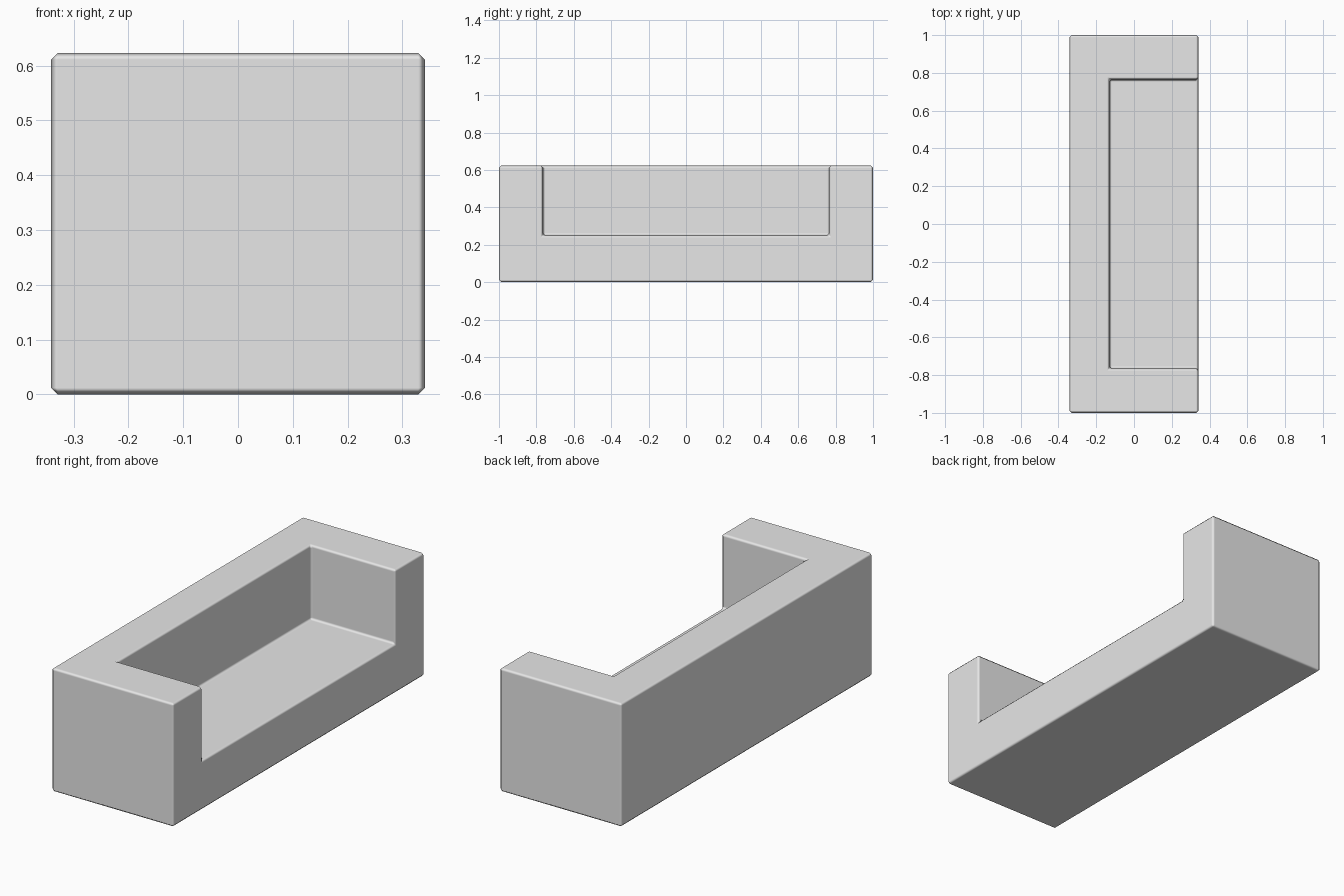
import bpy

default = bpy.data.objects.get("Cube")
if default:
    bpy.data.objects.remove(default, do_unlink=True)

# Plain grey upholstery
GREY = (0.8, 0.8, 0.8, 1.0)
grey = bpy.data.materials.new("plain_grey")
grey.use_nodes = True
grey.diffuse_color = GREY
grey.node_tree.nodes["Principled BSDF"].inputs["Base Color"].default_value = GREY


def box(name, low, high):
    """Axis-aligned box between two corners."""
    centre = [(a + b) / 2 for a, b in zip(low, high)]
    bpy.ops.mesh.primitive_cube_add(size=1, location=centre)
    obj = bpy.context.object
    obj.name = name
    obj.scale = [b - a for a, b in zip(low, high)]
    bpy.ops.object.transform_apply(location=True, rotation=False, scale=True)
    obj.data.materials.append(grey)
    return obj


# Sofa block, with the seat recess open to the +x side and the top
sofa = box("sofa_body", (-0.341, -1, 0), (0.341, 1, 0.623))
recess = box("seat_recess_cutter", (-0.13, -0.765, 0.25), (0.6, 0.765, 0.9))
recess.hide_render = True

cut = sofa.modifiers.new("seat_recess", "BOOLEAN")
cut.operation = "DIFFERENCE"
cut.solver = "EXACT"
cut.object = recess
bpy.context.view_layer.objects.active = sofa
bpy.ops.object.modifier_apply(modifier=cut.name)
bpy.data.objects.remove(recess, do_unlink=True)

# Narrow softened edges with flat main faces
for face in sofa.data.polygons:
    face.use_smooth = True
bevel = sofa.modifiers.new("soft_edges", "BEVEL")
bevel.width = 0.012
bevel.segments = 1
bevel.limit_method = "ANGLE"
bevel.harden_normals = True
